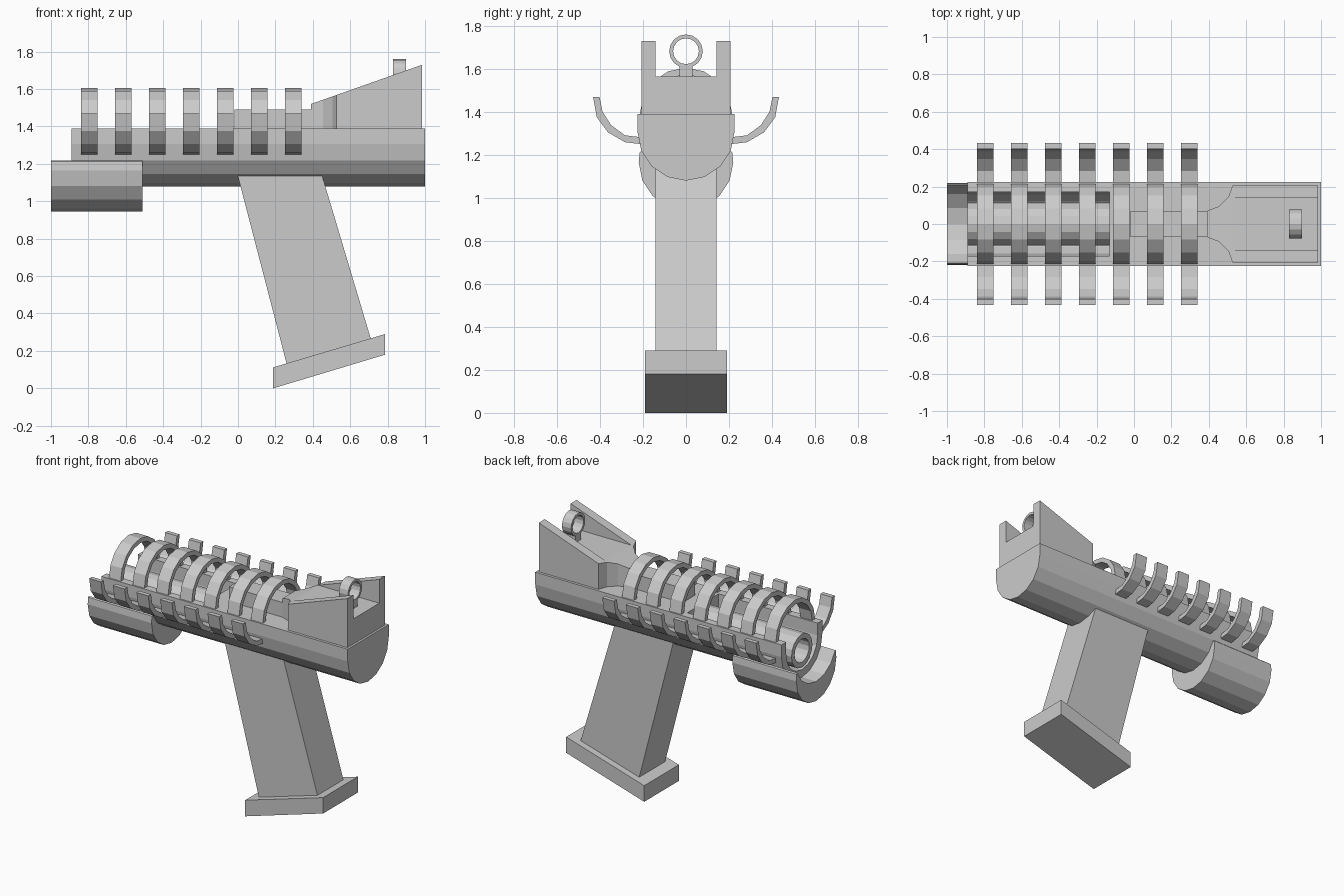
import bpy, bmesh
from math import sin, cos, radians

if "Cube" in bpy.data.objects:
    bpy.data.objects.remove(bpy.data.objects["Cube"])


def make(name, bm):
    bmesh.ops.recalc_face_normals(bm, faces=bm.faces)
    me = bpy.data.meshes.new(name)
    bm.to_mesh(me)
    bm.free()
    ob = bpy.data.objects.new(name, me)
    bpy.context.collection.objects.link(ob)
    return ob


def prism(name, pts, axis, a, b):
    """Extrude a 2D profile along an axis (x: yz points, y: xz, z: xy)."""
    def place(p, t):
        v = list(p)
        v.insert("xyz".index(axis), t)
        return v
    bm = bmesh.new()
    lo = [bm.verts.new(place(p, a)) for p in pts]
    hi = [bm.verts.new(place(p, b)) for p in pts]
    bm.faces.new(lo)
    bm.faces.new(hi)
    for i in range(len(pts)):
        j = (i + 1) % len(pts)
        bm.faces.new((lo[i], lo[j], hi[j], hi[i]))
    return make(name, bm)


def arc(r, z, start, end, steps):
    """Points in yz; angle 0 points down, 90 to +y."""
    angs = [radians(start + (end - start) * i / steps) for i in range(steps + 1)]
    return [(r * sin(t), z - r * cos(t)) for t in angs]


def tube(name, r_out, r_in, z, a, b, n=16):
    bm = bmesh.new()
    rings = []
    for r, x in ((r_out, a), (r_out, b), (r_in, b), (r_in, a)):
        rings.append([bm.verts.new((x, y, zz)) for y, zz in arc(r, z, 0, 360, n)[:-1]])
    for k in range(4):
        p, q = rings[k], rings[(k + 1) % 4]
        for i in range(n):
            j = (i + 1) % n
            bm.faces.new((p[i], p[j], q[j], q[i]))
    return make(name, bm)


def cut(ob, cutter):
    m = ob.modifiers.new("cut", 'BOOLEAN')
    m.operation = 'DIFFERENCE'
    m.solver = 'EXACT'
    m.object = cutter
    bpy.context.view_layer.objects.active = ob
    bpy.ops.object.modifier_apply(modifier=m.name)
    bpy.data.objects.remove(cutter)


def repeat(ob):
    m = ob.modifiers.new("row", 'ARRAY')
    m.count = 7
    m.use_relative_offset = False
    m.use_constant_offset = True
    m.constant_offset_displace = (0.1817, 0, 0)


def trough(r, top):
    return [(-r, top)] + arc(r, 1.305, -90, 90, 8) + [(r, top)]


# round-bottomed body, hollowed out around the barrel
body = prism("body", trough(0.225, 1.39), 'x', -0.89, 1.0)
cut(body, prism("body_cutter", trough(0.172, 1.5), 'x', -1.1, -0.13))
tube("barrel", 0.115, 0.08, 1.265, -0.89, -0.12)

# crescent-shaped cradle under the front of the body
outer = [(-0.215, 1.212)] + arc(0.22, 1.165, -90, 90, 8) + [(0.215, 1.212)]
inner = arc(0.225, 1.305, 67.5, -67.5, 6)
prism("front_cradle", outer + inner, 'x', -1.0, -0.51)

# row of hoops over the barrel
hoop = prism("hoops", arc(0.215, 1.39, 90, 270, 8) + arc(0.183, 1.39, 270, 90, 8),
             'x', -0.84, -0.75)
repeat(hoop)

# row of upturned ribs on both sides
rib_profile = [(0.21, 1.25), (0.284, 1.259), (0.363, 1.305), (0.415, 1.375), (0.432, 1.468),
               (0.402, 1.468), (0.388, 1.40), (0.348, 1.338), (0.284, 1.291), (0.21, 1.282)]
ribs = prism("side_ribs", rib_profile, 'x', -0.84, -0.75)
mir = ribs.modifiers.new("mirror", 'MIRROR')
mir.use_axis = (False, True, False)
repeat(ribs)

# top rail leading to the rear sight
prism("top_rail", [(-0.07, 1.38), (0.07, 1.38), (0.07, 1.492), (-0.07, 1.492)], 'x', -0.02, 0.40)

# flared rear sight block with sloping top and a level notch
half = [(0.39, 0.07), (0.455, 0.095), (0.505, 0.145), (0.527, 0.207), (0.985, 0.207)]
plan = half + [(x, -y) for x, y in reversed(half)]
sight = prism("rear_sight_block", plan, 'z', 1.38, 1.8)
for v in sight.data.vertices:
    if v.co.z > 1.5:
        v.co.z = 1.52 + (v.co.x - 0.39) * 0.21 / 0.595
cut(sight, prism("notch_cutter", [(-0.142, 1.565), (0.142, 1.565), (0.142, 1.9), (-0.142, 1.9)],
                 'x', 0.3, 1.1))

# ring sight on its short stem
tube("sight_ring", 0.078, 0.06, 1.682, 0.828, 0.898)
prism("sight_stem", [(-0.03, 1.555), (0.03, 1.555), (0.03, 1.61), (-0.03, 1.61)], 'x', 0.828, 0.898)

# slanted grip and its base plate
prism("grip", [(-0.01, 1.17), (0.44, 1.17), (0.713, 0.255), (0.263, 0.12)], 'y', -0.142, 0.142)
prism("grip_base", [(0.188, 0), (0.787, 0.18), (0.787, 0.29), (0.188, 0.112)], 'y', -0.19, 0.19)
